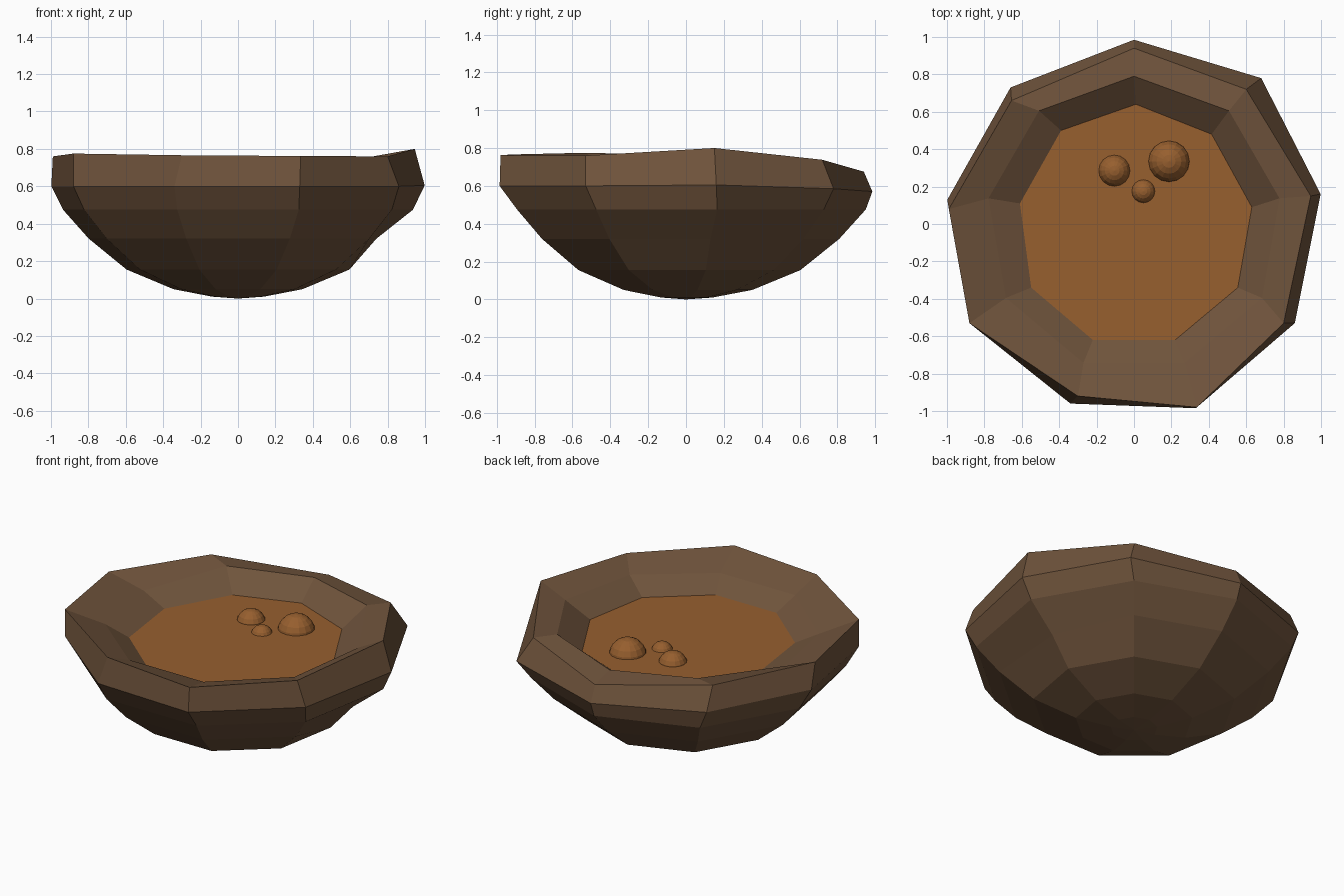
import bpy, bmesh
from math import cos, sin, radians

if "Cube" in bpy.data.objects:
    bpy.data.objects.remove(bpy.data.objects["Cube"])

N = 9


def material(name, rgb):
    m = bpy.data.materials.new(name)
    m.diffuse_color = (*rgb, 1)
    m.use_nodes = True
    m.node_tree.nodes["Principled BSDF"].inputs["Base Color"].default_value = m.diffuse_color
    return m


wood = material("dark_wood", (0.16, 0.088, 0.045))
broth = material("brown_broth", (0.31, 0.115, 0.028))


def add_object(name, bm, mat):
    bmesh.ops.recalc_face_normals(bm, faces=bm.faces)
    me = bpy.data.meshes.new(name)
    bm.to_mesh(me)
    bm.free()
    me.materials.append(mat)
    ob = bpy.data.objects.new(name, me)
    bpy.context.collection.objects.link(ob)
    return ob


def ring(r, z):
    # regular nine-sided ring, clockwise from the back
    return [(r * cos(radians(90 - 40 * i)), r * sin(radians(90 - 40 * i)), z) for i in range(N)]


# hand-carved rings: widest edge, uneven lip, inner lip, broth line
edge = [(0, .985, .57), (.68, .78, .585), (.998, .16, .605), (.86, -.53, .6), (.33, -.985, .6),
        (-.34, -.96, .6), (-.88, -.53, .6), (-.998, .13, .6), (-.66, .73, .59)]
lip = [(0, .94, .675), (.60, .72, .738), (.945, .15, .80), (.80, -.53, .76), (.335, -.98, .762),
       (-.30, -.92, .766), (-.88, -.53, .775), (-.99, .08, .76), (-.655, .66, .74)]
inner_z = [.715, .74, .715, .70, .69, .69, .68, .67, .725]
inner = [(x, y, z) for (x, y, _), z in zip(ring(.79, 0), inner_z)]
surface = [(.01, .64, .607), (.415, .48, .607), (.63, .09, .607), (.555, -.34, .607), (.22, -.62, .607),
           (-.22, -.62, .607), (-.55, -.34, .607), (-.61, .11, .607), (-.39, .50, .607)]

# bowl shell: outside from the base up, over the lip and down inside
dented = ring(.81, .32)
dented[2] = (.74, .13, .32)
rings = [ring(.14, .01), ring(.35, .05), ring(.605, .155), dented, ring(.95, .475),
         edge, lip, inner, surface, ring(.48, .36), ring(.2, .22)]
bm = bmesh.new()
vs = [[bm.verts.new(p) for p in r] for r in rings]
for a, b in zip(vs, vs[1:]):
    for i in range(N):
        j = (i + 1) % N
        bm.faces.new((a[i], a[j], b[j], b[i]))
for r, z in ((vs[0], 0), (vs[-1], .19)):
    c = bm.verts.new((0, 0, z))
    for i in range(N):
        bm.faces.new((c, r[i], r[(i + 1) % N]))
add_object("bowl", bm, wood)

# broth surface
bm = bmesh.new()
bm.faces.new([bm.verts.new(p) for p in reversed(surface)])
soup = add_object("broth", bm, broth)
if soup.data.polygons[0].normal.z < 0:
    soup.data.flip_normals()

# half-sunk bubbles
for k, (x, y, r) in enumerate([(.187, .335, .113), (-.105, .285, .087), (.05, .175, .066)]):
    bm = bmesh.new()
    bmesh.ops.create_uvsphere(bm, u_segments=16, v_segments=10, radius=r)
    bmesh.ops.translate(bm, verts=bm.verts, vec=(x, y, .585))
    add_object(f"bubble_{k + 1}", bm, broth)
